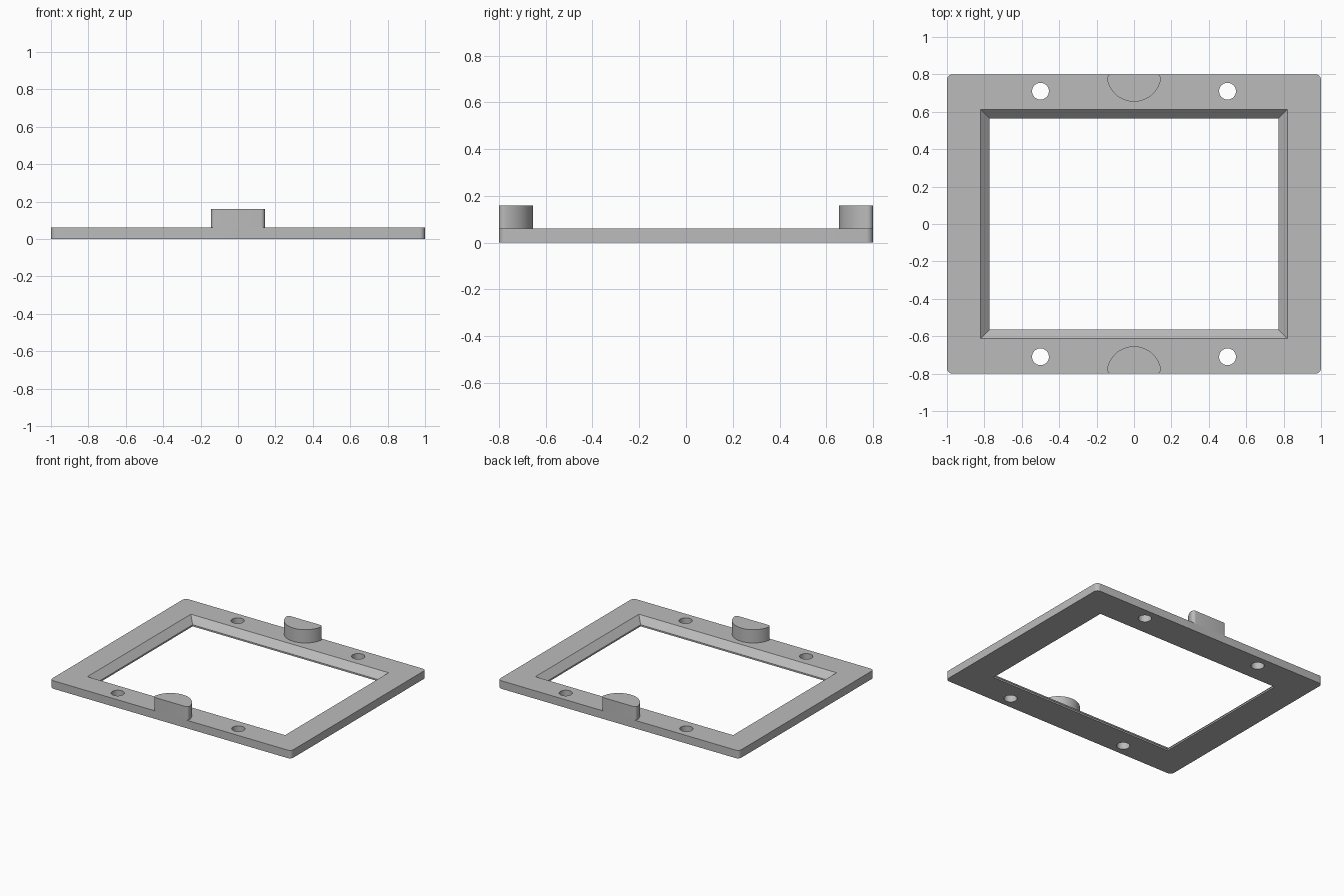
import bpy, bmesh, math

if "Cube" in bpy.data.objects:
    bpy.data.objects.remove(bpy.data.objects["Cube"])

T, H = 0.06, 0.16          # plate thickness, total height
grey = bpy.data.materials.new("plain grey")
grey.diffuse_color = (0.5, 0.5, 0.5, 1)
grey.use_nodes = True
grey.node_tree.nodes["Principled BSDF"].inputs["Base Color"].default_value = grey.diffuse_color


def loft(name, rings):
    """Closed solid through rings of equal point count, bottom to top."""
    bm = bmesh.new()
    loops = [[bm.verts.new(p) for p in ring] for ring in rings]
    n = len(loops[0])
    for a, b in zip(loops, loops[1:]):
        for i in range(n):
            j = (i + 1) % n
            bm.faces.new((a[i], a[j], b[j], b[i]))
    bm.faces.new(loops[0][::-1])
    bm.faces.new(loops[-1])
    bmesh.ops.recalc_face_normals(bm, faces=bm.faces)
    me = bpy.data.meshes.new(name)
    bm.to_mesh(me)
    bm.free()
    ob = bpy.data.objects.new(name, me)
    bpy.context.collection.objects.link(ob)
    me.materials.append(grey)
    return ob


def at(points, z):
    return [(x, y, z) for x, y in points]


def arc(cx, cy, r, a0, a1, n):
    return [(cx + r * math.cos(a0 + (a1 - a0) * i / n),
             cy + r * math.sin(a0 + (a1 - a0) * i / n)) for i in range(n + 1)]


def rect(hx, hy):
    return [(-hx, -hy), (hx, -hy), (hx, hy), (-hx, hy)]


def smooth(ob):
    bpy.ops.object.select_all(action='DESELECT')
    ob.select_set(True)
    bpy.context.view_layer.objects.active = ob
    bpy.ops.object.shade_smooth_by_angle(angle=math.radians(30))


# Plate with rounded corners
r = 0.03
outline = []
for k, (sx, sy) in enumerate([(1, 1), (-1, 1), (-1, -1), (1, -1)]):
    outline += arc(sx * (1 - r), sy * (0.8 - r), r,
                   k * math.pi / 2, (k + 1) * math.pi / 2, 8)
frame = loft("frame_plate", [at(outline, 0), at(outline, T)])

# Window with a sloped edge above a thin straight lip, and four screw holes
lip = rect(0.772, 0.565)
cutters = [loft("window_cutter", [at(lip, -0.05), at(lip, 0.012),
                                  at(rect(0.82, 0.613), T),
                                  at(rect(0.82, 0.613), T + 0.05)])]
for sx in (-1, 1):
    for sy in (-1, 1):
        circle = arc(sx * 0.5, sy * 0.71, 0.045, 0, 2 * math.pi, 40)[:-1]
        cutters.append(loft("hole_cutter", [at(circle, -0.05), at(circle, T + 0.05)]))
for c in cutters:
    mod = frame.modifiers.new(c.name, 'BOOLEAN')
    mod.operation, mod.solver, mod.object = 'DIFFERENCE', 'EXACT', c
    bpy.context.view_layer.objects.active = frame
    bpy.ops.object.modifier_apply(modifier=mod.name)
    bpy.data.objects.remove(c)
smooth(frame)

# Half-round tabs, flush with the front and back edges, with filleted corners
R, f = 0.146, 0.022
fx, fy = math.sqrt((R - f) ** 2 - f ** 2), f
a = math.atan2(fy, fx)
profile = (arc(fx, fy, f, -math.pi / 2, a, 6)
           + arc(0, 0, R, a, math.pi - a, 32)[1:-1]
           + arc(-fx, fy, f, math.pi - a, 1.5 * math.pi, 6))
for name, s in (("front_tab", 1), ("back_tab", -1)):
    pts = [(x * s, s * (y - 0.8)) for x, y in profile]
    smooth(loft(name, [at(pts, T), at(pts, H)]))
